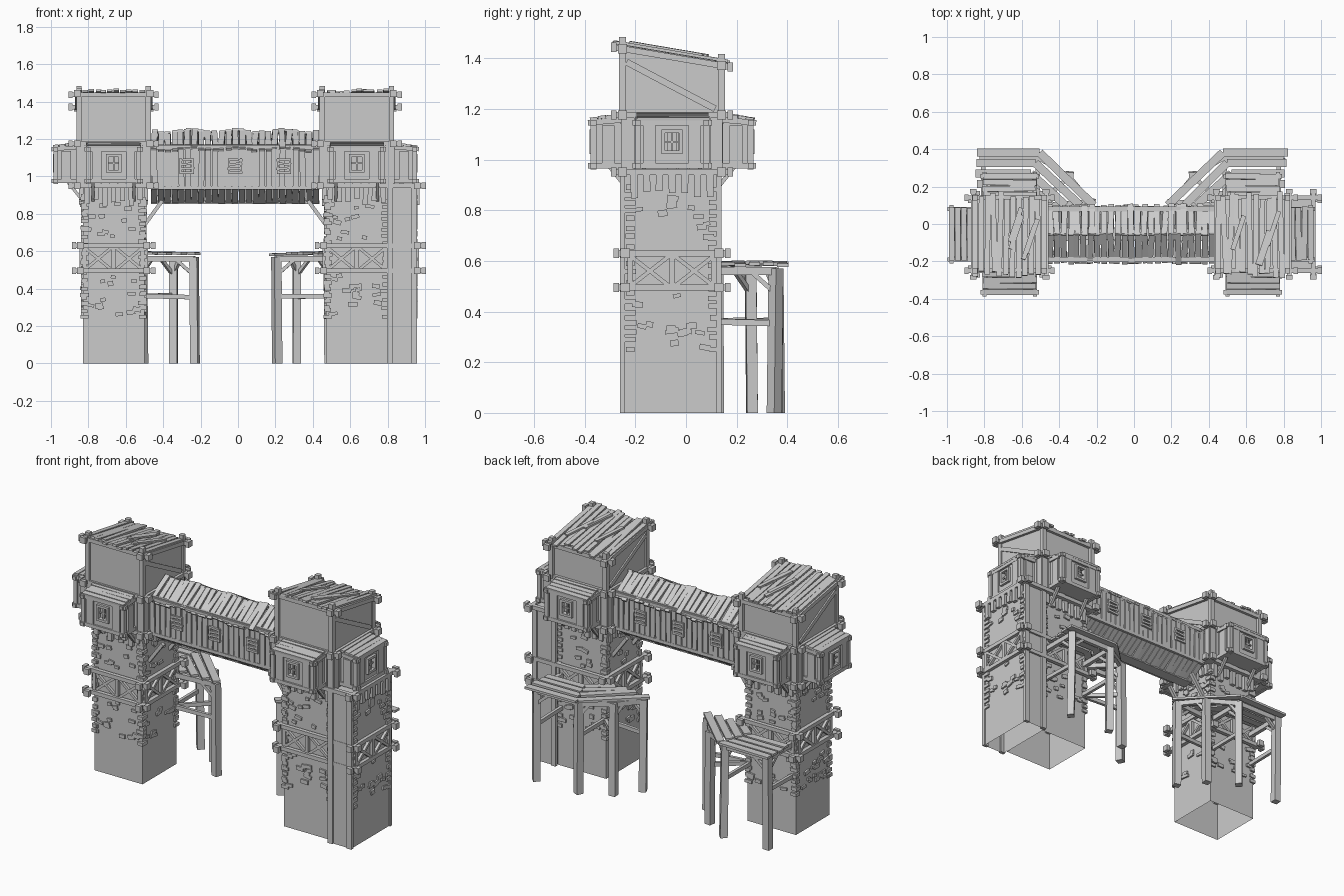
import bpy, bmesh, math, random
from mathutils import Matrix, Vector

if "Cube" in bpy.data.objects:
    bpy.data.objects.remove(bpy.data.objects["Cube"])

random.seed(4)
I = Matrix.Identity(4)
parts = {}
CY = -0.055


def jit(a):
    return random.uniform(-a, a)


def box(name, c, s, M=I, R=I):
    bm = parts.setdefault(name, bmesh.new()) if name not in parts else parts[name]
    return bmesh.ops.create_cube(bm, size=1, matrix=M @ Matrix.Translation(c) @ R @ Matrix.Diagonal((*s, 1)))['verts']


def span(name, x0, x1, y0, y1, z0, z1):
    return box(name, ((x0 + x1) / 2, (y0 + y1) / 2, (z0 + z1) / 2), (x1 - x0, y1 - y0, z1 - z0))


def beam(name, a, b, w, h=None, M=I):
    a, b = Vector(a), Vector(b)
    d = b - a
    R = d.to_track_quat('X', 'Z').to_matrix().to_4x4()
    return box(name, (a + b) / 2, (d.length, w, h or w), M, R)


def open_ends(name, verts):
    # stone shafts are hollow: drop the floor
    low = [f for f in {f for v in verts for f in v.link_faces} if f.normal.z < -.5 or max(v.co.z for v in f.verts) < .01]
    bmesh.ops.delete(parts[name], geom=low, context='FACES_ONLY')


def ring(name, x0, x1, y0, y1, z, t=.024, o=.035, drop=0):
    # crossing timbers with thick end caps; drop lowers the back edge
    def zy(y):
        return z - drop * (y - y0)
    for y in (y0, y1):
        beam(name, (x0 - o, y, zy(y)), (x1 + o, y, zy(y)), t)
        for x in (x0 - o, x1 + o):
            box(name, (x, y, zy(y)), (.022, t + .012, t + .012))
    for x in (x0, x1):
        beam(name, (x, y0 - o, zy(y0 - o)), (x, y1 + o, zy(y1 + o)), t)
        for y in (y0 - o, y1 + o):
            box(name, (x, y, zy(y)), (t + .012, .022, t + .012))


def face(cx, k):
    # local frame of one tower side: x along the wall, -y outward
    return Matrix.Translation((cx, CY, 0)) @ Matrix.Rotation(k * math.pi / 2, 4, 'Z')


def stones(M, d, hw):
    for _ in range(24):
        z = random.choice((random.uniform(.25, .47), random.uniform(.66, .86)))
        box('wall_stones', (jit(hw * .85), -d, z), (random.uniform(.025, .05), .02, random.uniform(.015, .026)),
            M, Matrix.Rotation(jit(.25), 4, 'Y'))
    for e in (-1, 1):
        z = .25
        while z < .9:
            box('corner_stones', (e * (hw - .01), -d + .005, z), (random.uniform(.03, .05), .03, .02), M)
            z += random.uniform(.028, .05)


def belt(M, d, hw):
    # two crossed panels between the belt timbers
    for e in (-1, 1):
        for a, b in ((.01, hw), (hw, .01)):
            beam('belt_braces', (e * a, -d, .5), (e * b, -d, .62), .016, .016, M)
    for u in (-hw, 0, hw):
        box('belt_posts', (u, -d, .56), (.022, .02, .14), M)


def hanging_planks(M, d, hw):
    n = 7
    for i in range(n):
        lo = random.uniform(.84, .88)
        u = -hw + (i + .5) * 2 * hw / n
        box('hanging_planks', (u, -d, (lo + .95) / 2), (.028, .02, .95 - lo), M, Matrix.Rotation(jit(.05), 4, 'Y'))


def bay(M, d):
    # projecting box with a small barred window
    w, dep, z0, z1 = .135, .115, .975, 1.145
    f, zc = -d - dep, 1.07
    for e in (-1, 1):
        box('bay_walls', (e * (w - .008), -d - dep / 2, (z0 + z1) / 2), (.016, dep, z1 - z0), M)
        box('bay_walls', (e * .082, f + .008, (z0 + z1) / 2), (.106, .016, z1 - z0), M)
        box('bay_posts', (e * w, f, (z0 + z1) / 2), (.024, .024, .2), M)
        box('window_frames', (e * .034, f - .006, zc), (.014, .018, .09), M)
        box('window_frames', (0, f - .006, zc + e * .042), (.082, .018, .014), M)
        box('bay_planks', (e * .09, f - .003, zc - .01), (.05, .012, .15), M)
        box('bay_planks', (e * (w + .002), -d - dep / 2, zc - .01), (.018, .05, .15), M)
        beam('bay_side_beams', (e * w, -d, z0), (e * w, f - .022, z0), .022, M=M)
        beam('bay_side_beams', (e * w, -d, z1 + .012), (e * w, f - .022, z1), .022, M=M)
        beam('bay_struts', (e * .11, -d + .03, .87), (e * .11, -d - .05, .97), .016, M=M)
    box('bay_walls', (0, f + .008, 1.005), (.06, .016, .06), M)
    box('bay_walls', (0, f + .008, 1.126), (.06, .016, .036), M)
    box('bay_walls', (0, -d - dep / 2, z0), (2 * w, dep, .014), M)
    box('window_bars', (0, f, zc), (.008, .008, .08), M)
    box('window_bars', (0, f, zc), (.06, .008, .008), M)
    for z in (z0, z1):
        beam('bay_front_beams', (-w - .022, f, z), (w + .022, f, z), .022, M=M)
    for i in range(4):
        t = (i + .5) / 4
        box('bay_roof_planks', (jit(.006), -d - t * (dep + .015), 1.178 - .018 * t + jit(.002)), (2 * w + .015, .03, .012), M,
            Matrix.Rotation(jit(.02), 4, 'Z') @ Matrix.Rotation(.12, 4, 'X'))


def tower(cx, s):
    h, c = .165, .195
    open_ends('stone_shaft', span('stone_shaft', cx - h, cx + h, CY - h, CY + h, 0, .95))
    x0, x1 = cx - h - .012, cx + h + .012
    if s > 0:
        # outer annex of the right tower
        open_ends('annex_shaft', span('annex_shaft', .805, .95, -.25, .13, 0, .95))
        for x in (.812, .942):
            for y in (-.25, .13):
                span('annex_posts', x - .016, x + .016, y - .01, y + .01, 0, .95)
        x1 = .958
        ring('cabin_beams', cx - c, x1, CY - c, CY + c, .95)
    else:
        ring('cabin_beams', cx - c, cx + c, CY - c, CY + c, .95)
    for z in (.495, .63):
        ring('belt_beams', x0, x1, CY - .185, CY + .185, z)
    for k in range(4):
        M = face(cx, k)
        d, hw = (.95 - cx, .175) if s > 0 and k == 1 else (h, h)
        stones(M, d, hw)
        belt(M, d + .008, hw - .01)
        hanging_planks(M, d + .01, hw)
        # cabin boarding
        for i in range(9):
            box('cabin_planks', ((i - 4) * .044, -c, 1.065), (.038, .012 + jit(.004), .22 + jit(.006)), M)
        if k != (3 if s > 0 else 1):
            bay(M, c)
    span('cabin', cx - c, cx + c, CY - c, CY + c, .94, 1.18)
    ring('cabin_beams', cx - c, cx + c, CY - c, CY + c, 1.175)

    # upper room with sloping top
    def roof_z(y):
        return 1.435 - .17 * (y + .26)
    for v in span('upper_room', cx - .19, cx + .19, CY - .195, CY + .19, 1.17, 1.4):
        if v.co.z > 1.3:
            v.co.z = roof_z(v.co.y)
    for ex in (-1, 1):
        for y in (CY - c, CY + c):
            span('room_posts', cx + ex * .185 - .014, cx + ex * .185 + .014, y - .014, y + .014, 1.17, roof_z(y) + .05)
        x = cx + ex * .19
        beam('room_braces', (x, CY - .18, 1.385), (x, CY + .17, 1.2), .016, .026)
    ring('roof_beams', cx - c, cx + c, CY - c, CY + c, 1.437, drop=.17)
    for i in range(12):
        x, a, b = cx - .185 + i * .0336, -.27 + jit(.02), .15 + jit(.025)
        j, u = jit(.01), random.uniform(.016, .026)
        beam('tower_roof_planks', (x + j, a, roof_z(a) + u), (x - j, b, roof_z(b) + u), .029, .012)
    for i in range(4):
        x, y = cx + jit(.12), CY + jit(.08)
        beam('loose_roof_planks', (x - .03, y - .09, roof_z(y - .09) + .034), (x + .03, y + .09, roof_z(y + .09) + .034), .025, .01)
    # braces under the bridge
    for y in (CY - .1, CY + .1):
        beam('bridge_braces', (cx - s * .165, y, .74), (cx - s * .26, y, .87), .02)


tower(-.665, -1)
tower(.635, 1)

# covered bridge
BX0, BX1 = -.465, .435
for e in (-1, 1):
    yw = CY + e * .13
    span('bridge_walls', BX0, BX1, yw - .008, yw + .008, .93, 1.17)
    n = 25
    for i in range(n):
        x = BX0 + (i + .5) * (BX1 - BX0) / n
        box('bridge_planks', (x, yw + e * .01, 1.045 + jit(.006)), (.03, .012 + jit(.004), .22), I, Matrix.Rotation(jit(.02), 4, 'Y'))
        sag = -.008 * math.sin(i * .9) + jit(.004)
        beam('bridge_roof_planks', (x + jit(.006), CY - e * .006, 1.243 + sag), (x + jit(.009), CY + e * (.155 + jit(.008)), 1.142 + sag), .031, .012)
        beam('bridge_keel_planks', (x, yw, .935), (x + jit(.004), CY + e * .03, .862 + jit(.004)), .033, .012)
    for z in (.94, 1.155):
        beam('bridge_rails', (BX0, yw + e * .008, z), (BX1, yw + e * .008, z), .02)
    # slatted shutters
    for x in (-.275, -.015, .245):
        for u in (-.032, .032):
            box('shutter_frames', (x + u, yw + e * .02, 1.055), (.01, .014, .085))
        for i in range(4):
            box('shutter_slats', (x + jit(.004), yw + e * .022, 1.02 + i * .023), (.075, .012, .013), I, Matrix.Rotation(jit(.1), 4, 'Y'))
span('bridge_keel', BX0, BX1, CY - .035, CY + .035, .852, .87)

# timber walkways behind the towers
for s in (-1, 1):
    def P(x, y, z):
        return (s * x - .015, y, z)
    for i in range(4):
        d, z = i * .056, .585 + jit(.004)
        corner = .49 + d * .41
        beam('deck_boards', P(.83 + jit(.01), .382 - d, z), P(corner, .382 - d, z + jit(.006)), .044, .014)
        beam('deck_boards', P(corner, .382 - d, z + .006), P(.2 + d * 1.41 + jit(.01), .1, z), .044, .014)
    feet = [(.79, .355), (.5, .355), (.33, .255), (.22, .12)]
    inner = [(.79, .1), (.5, .1), (.5, .1), (.48, .1)]
    for (x, y), (u, v) in zip(feet, inner):
        beam('deck_posts', P(x + jit(.008), y + jit(.008), 0), P(x, y, .57), .042)
        beam('deck_joists', P(x, y, .56), P(u, v, .56), .024, .03)
        beam('deck_rails', P(x, y, .36 + jit(.008)), P(u, v, .36), .018, .024)
        beam('deck_knees', P(x, y, .47), P(x + (u - x) * .35, y + (v - y) * .35, .55), .018)
    for a, b in zip(feet, feet[1:]):
        beam('deck_stringers', P(*a, .56), P(*b, .56), .022, .03)
        m = [p + (q - p) * .3 for p, q in zip(a, b)]
        beam('deck_knees', P(*a, .48), P(*m, .555), .018)

for name, bm in parts.items():
    bmesh.ops.recalc_face_normals(bm, faces=bm.faces)
    me = bpy.data.meshes.new(name)
    bm.to_mesh(me)
    bm.free()
    bpy.context.collection.objects.link(bpy.data.objects.new(name, me))
